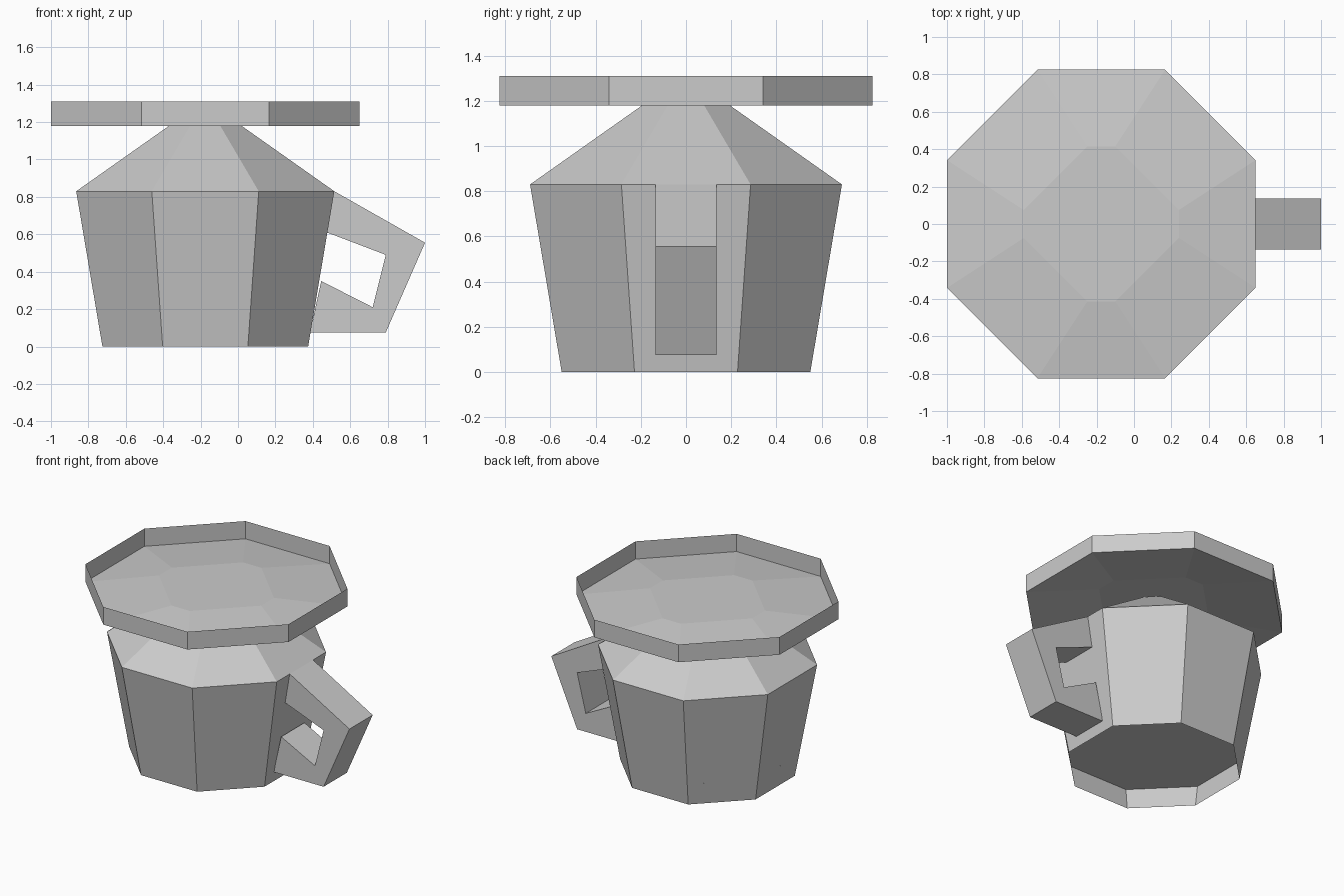
import bpy
import bmesh
import math

cube = bpy.data.objects.get("Cube")
if cube:
    bpy.data.objects.remove(cube, do_unlink=True)

CENTER_X = -0.175
TAN = math.tan(math.pi / 8)

grey = bpy.data.materials.new("plain_grey")
grey.use_nodes = True
grey.diffuse_color = (0.6, 0.6, 0.6, 1)
grey.node_tree.nodes["Principled BSDF"].inputs["Base Color"].default_value = (0.6, 0.6, 0.6, 1)


def finish(bm, name):
    mesh = bpy.data.meshes.new(name)
    bm.to_mesh(mesh)
    bm.free()
    mesh.materials.append(grey)
    obj = bpy.data.objects.new(name, mesh)
    bpy.context.collection.objects.link(obj)
    return obj


def octagon(bm, half, z, side=None):
    """Octagon ring with flat sides on the axes, counter-clockwise."""
    s = half * TAN if side is None else side
    points = []
    for k in range(4):
        c, d = round(math.cos(k * math.pi / 2)), round(math.sin(k * math.pi / 2))
        for y in (-s, s):
            points.append((c * half - d * y, d * half + c * y))
    return [bm.verts.new((x + CENTER_X, y, z)) for x, y in points]


def bridge(bm, low, high):
    for i in range(8):
        j = (i + 1) % 8
        bm.faces.new((low[i], low[j], high[j], high[i]))


# Tapered cup body with a sloping shoulder
bm = bmesh.new()
rings = [octagon(bm, h, z) for h, z in ((0.55, 0), (0.69, 0.83), (0.13, 1.225))]
for low, high in zip(rings, rings[1:]):
    bridge(bm, low, high)
bm.faces.new(rings[-1])
finish(bm, "cup_body")

# Recessed floor inside the open foot
bm = bmesh.new()
bm.faces.new(list(reversed(octagon(bm, 0.577, 0.16))))
finish(bm, "cup_floor")

# Thin dish: upright rim and a shallow raised centre
bm = bmesh.new()
rim_low = octagon(bm, 0.825, 1.18)
rim_high = octagon(bm, 0.825, 1.31)
centre = octagon(bm, 0.415, 1.235, 0.075)
bridge(bm, rim_low, rim_high)
bridge(bm, rim_low, centre)
bm.faces.new(centre)
finish(bm, "top_dish")

# Angular handle: a C profile extruded across the width
profile = [(0.515, 0.83), (0.475, 0.61), (0.79, 0.49), (0.72, 0.21),
           (0.445, 0.35), (0.385, 0.075), (0.79, 0.075), (1.0, 0.555)]
bm = bmesh.new()
face = bm.faces.new([bm.verts.new((x, -0.135, z)) for x, z in profile])
extruded = bmesh.ops.extrude_face_region(bm, geom=[face])["geom"]
bmesh.ops.translate(bm, vec=(0, 0.27, 0),
                    verts=[v for v in extruded if isinstance(v, bmesh.types.BMVert)])
bmesh.ops.recalc_face_normals(bm, faces=bm.faces)
finish(bm, "handle")
